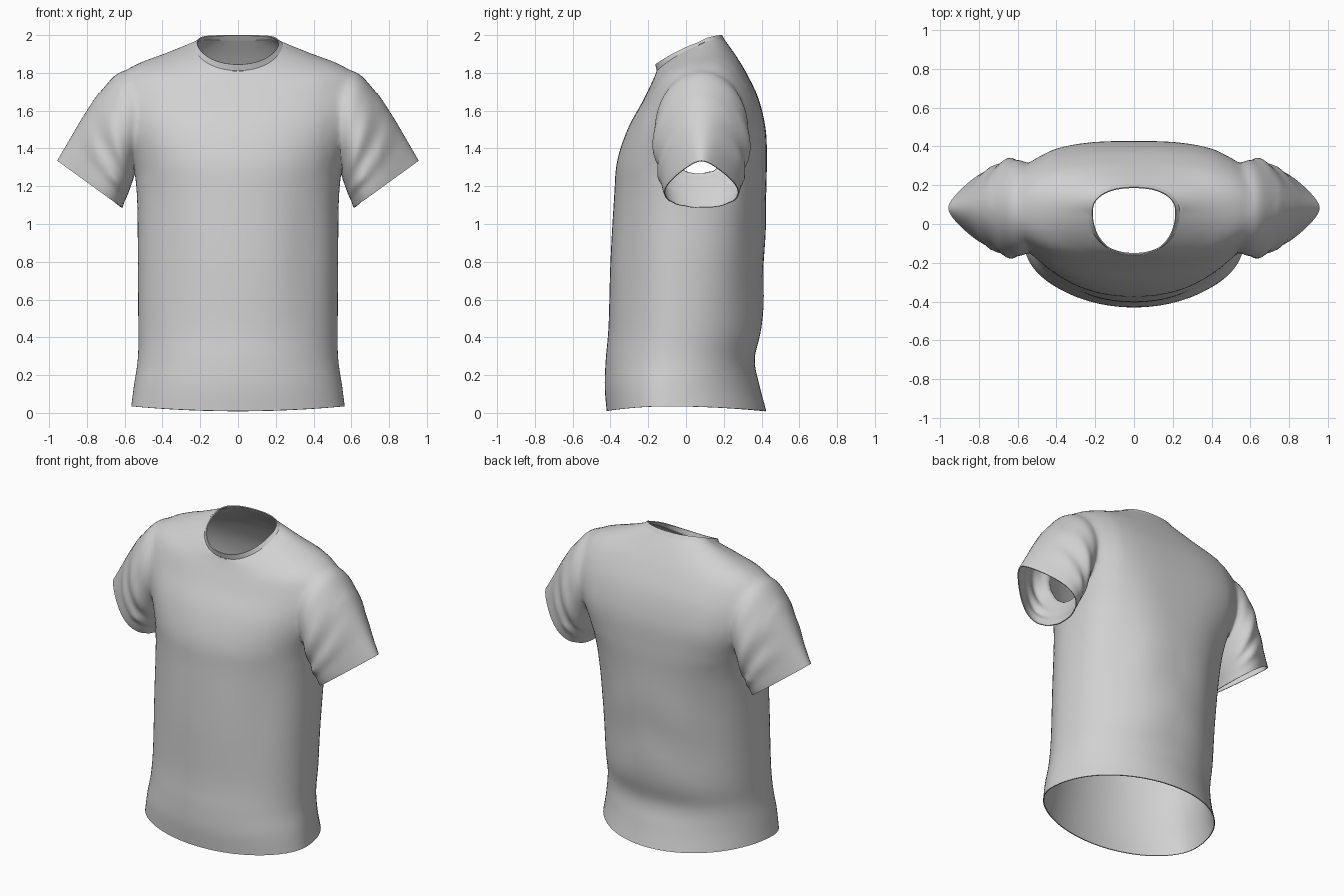
import bpy, bmesh, math
from mathutils import Vector

cube = bpy.data.objects.get("Cube")
if cube:
    bpy.data.objects.remove(cube, do_unlink=True)

cloth = bpy.data.materials.new("grey_cloth")
cloth.use_nodes = True
GREY = (0.64, 0.64, 0.64, 1)
cloth.diffuse_color = GREY
cloth.node_tree.nodes["Principled BSDF"].inputs["Base Color"].default_value = GREY


def sample(rows, t):
    """Smooth curve through the rows, t from 0 to 1."""
    f = t * (len(rows) - 1)
    i = min(int(f), len(rows) - 2)
    u = f - i
    a, b, c, d = (rows[max(0, min(len(rows) - 1, i + k))] for k in (-1, 0, 1, 2))
    return [q + u * ((r - p) / 2 + u * ((p - 2.5 * q + 2 * r - s / 2)
            + u * (1.5 * (q - r) + (s - p) / 2))) for p, q, r, s in zip(a, b, c, d)]


def loft(name, rows, point, steps, sides, caps=True):
    """Tube through the sampled rows; point(row, angle, t) gives each vertex."""
    bm = bmesh.new()
    rings = []
    for j in range(steps + 1):
        row = sample(rows, j / steps)
        rings.append([bm.verts.new(point(row, math.tau * k / sides, j / steps))
                      for k in range(sides)])
    for lo, hi in zip(rings, rings[1:]):
        for k in range(sides):
            n = (k + 1) % sides
            bm.faces.new((lo[k], lo[n], hi[n], hi[k]))
    if caps:
        bm.faces.new(rings[0][::-1])
        bm.faces.new(rings[-1])
    bmesh.ops.recalc_face_normals(bm, faces=bm.faces)
    mesh = bpy.data.meshes.new(name)
    bm.to_mesh(mesh)
    bm.free()
    obj = bpy.data.objects.new(name, mesh)
    bpy.context.collection.objects.link(obj)
    mesh.materials.append(cloth)
    return obj


def finish(obj, thickness):
    mod = obj.modifiers.new("thickness", 'SOLIDIFY')
    mod.thickness = thickness
    mod.offset = -1
    bpy.ops.object.select_all(action='DESELECT')
    bpy.context.view_layer.objects.active = obj
    obj.select_set(True)
    bpy.ops.object.modifier_apply(modifier=mod.name)
    bpy.ops.object.shade_smooth_by_angle(angle=math.radians(50))


def bump(v, centre, width):
    return math.exp(-((v - centre) / width) ** 2)


# Torso rows: half width, front y, widest y, back y, front z, side z, back z,
# then how boxy the front and the back are
TORSO = [
    (.565, -.42, -.10, .425, .01, .035, .01, 2, 2),
    (.55, -.43, -.09, .39, .14, .15, .14, 2, 2),
    (.53, -.425, -.07, .365, .28, .29, .28, 2, 2.1),
    (.528, -.41, -.05, .40, .46, .46, .46, 2, 2.1),
    (.53, -.40, -.025, .415, .8, .8, .8, 2.05, 2.2),
    (.535, -.38, .01, .425, 1.15, 1.15, 1.15, 2.1, 2.5),
    (.56, -.365, .04, .428, 1.33, 1.33, 1.33, 2.2, 2.9),
    (.615, -.31, .06, .422, 1.5, 1.5, 1.5, 2.3, 3.1),
    (.635, -.235, .07, .385, 1.64, 1.68, 1.66, 2.4, 2.9),
    (.585, -.19, .07, .325, 1.73, 1.82, 1.79, 2.4, 2.6),
    (.40, -.165, .06, .265, 1.785, 1.89, 1.89, 2.3, 2.4),
    (.235, -.155, .06, .205, 1.812, 1.945, 1.975, 2.2, 2.3),
]
NECK = [TORSO[-1], (.216, -.163, .06, .19, 1.845, 1.96, 2.0, 2.2, 2.3)]


def ring_point(row, angle, t):
    w, yf, mid, yb, zf, zs, zb, front, back = row
    c, s = math.cos(angle), math.sin(angle)
    e = 2 / (back if s > 0 else front)
    x = w * math.copysign(abs(c) ** e, c)
    s_e = math.copysign(abs(s) ** e, s)
    y = mid + s_e * ((yb - mid) if s > 0 else (mid - yf))
    z = zs + s_e * (zb - zf) / 2 + s_e * s_e * ((zb + zf) / 2 - zs)
    return Vector((x, y, z))


def torso_point(row, angle, t):
    p = ring_point(row, angle, t)
    # soft drape: hollows under the chest and slanting folds across the back
    side = bump(abs(p.x), .36, .1) * bump(p.z, .85, .35)
    if p.y < row[2]:
        p.y += .012 * side
    else:
        p.y -= .012 * side
        p.y += .004 * math.sin(14 * p.z + 7 * abs(p.x)) * bump(p.z, .7, .4) * bump(p.x, 0, .4)
    return p


# Sleeve rows: top x, top z, bottom x, bottom z, half depth, narrowing at top
SLEEVE = [
    (.40, 1.74, .40, 1.50, .14, .0),
    (.60, 1.815, .52, 1.34, .235, .1),
    (.715, 1.72, .555, 1.235, .255, .15),
    (.81, 1.585, .58, 1.165, .235, .25),
    (.89, 1.45, .60, 1.12, .205, .38),
    (.957, 1.335, .612, 1.085, .18, .5),
]


def sleeve_maker(sign):
    def point(row, angle, t):
        tx, tz, bx, bz, depth, narrow = row
        c, s = math.cos(angle), math.sin(angle)
        # gathered folds slanting around the sleeve
        fold = .05 * math.sin(24 * t + 3 * c) * bump(t, .55, .22) * (1 - .5 * s) * abs(c)
        u = .5 + .5 * s
        d = depth * (1 - narrow * s + fold)
        return Vector((sign * (bx + (tx - bx) * u), .082 + d * c, bz + (tz - bz) * u))
    return point


# Join torso and sleeves into one garment
shirt = loft("shirt", TORSO, torso_point, 66, 96)
for side, sign in (("left", 1), ("right", -1)):
    sleeve = loft(side + "_sleeve", SLEEVE, sleeve_maker(sign), 40, 56)
    mod = shirt.modifiers.new("join", 'BOOLEAN')
    mod.operation = 'UNION'
    mod.solver = 'EXACT'
    mod.object = sleeve
    bpy.context.view_layer.objects.active = shirt
    bpy.ops.object.modifier_apply(modifier=mod.name)
    bpy.data.objects.remove(sleeve, do_unlink=True)

# Open the hem, neck and cuffs, then soften the armhole seams
bm = bmesh.new()
bm.from_mesh(shirt.data)
bmesh.ops.delete(bm, geom=[f for f in bm.faces if len(f.verts) > 20], context='FACES')
bmesh.ops.remove_doubles(bm, verts=bm.verts, dist=.004)
seam = [v for v in bm.verts if not v.is_boundary and .44 < abs(v.co.x) < .74 and v.co.z > 1.25]
for _ in range(8):
    bmesh.ops.smooth_vert(bm, verts=seam, factor=.5, use_axis_x=True, use_axis_y=True, use_axis_z=True)
bmesh.ops.recalc_face_normals(bm, faces=bm.faces)
bm.to_mesh(shirt.data)
bm.free()
finish(shirt, .006)

# Ribbed band standing at the neck
finish(loft("neckband", NECK, ring_point, 4, 96, caps=False), .006)
